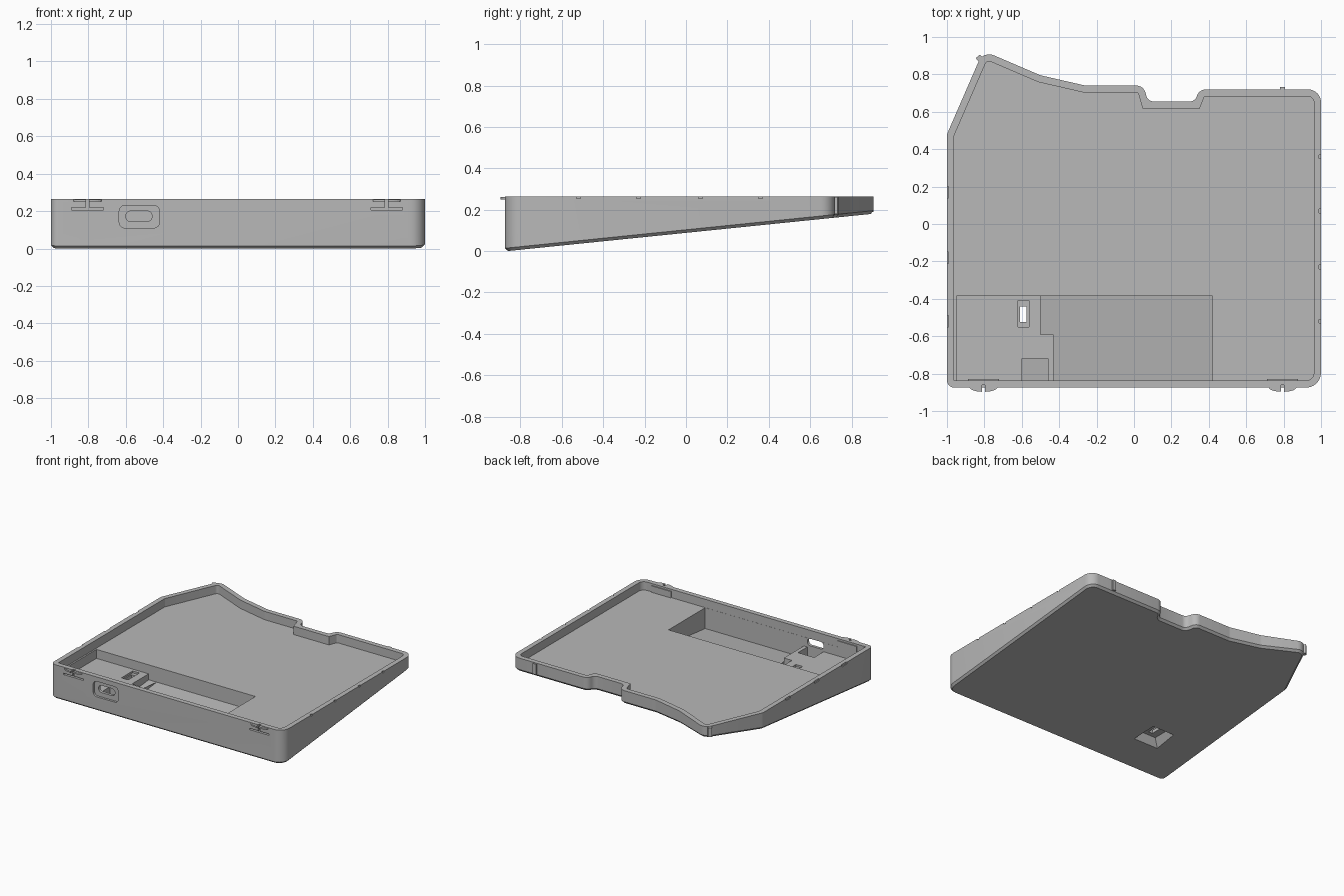
import bpy, bmesh, math
from mathutils import Vector

cube = bpy.data.objects.get("Cube")
if cube:
    bpy.data.objects.remove(cube, do_unlink=True)

grey = bpy.data.materials.new("plain grey")
grey.use_nodes = True
colour = (0.48, 0.48, 0.48, 1)
grey.diffuse_color = colour
grey.node_tree.nodes["Principled BSDF"].inputs["Base Color"].default_value = colour

TOP, FLOOR, SHELF = 0.265, 0.2, 0.13


def slope(y, lift=0.0):
    """Height of the tilted underside."""
    return 0.102 * (y + 0.865) + lift


def rounded(corners, inset=0.0, steps=6, sharp_inside=False):
    """Counter-clockwise (x, y, radius) corners, inset and rounded."""
    pts, n = [], len(corners)
    for i, (x, y, r) in enumerate(corners):
        p = Vector((x, y))
        a = (p - Vector(corners[i - 1][:2])).normalized()
        b = (Vector(corners[(i + 1) % n][:2]) - p).normalized()
        turn = a.x * b.y - a.y * b.x
        normal = Vector((-a.y - b.y, a.x + b.x))
        p = p + normal * (inset / (1 + a.dot(b)))
        r = r - inset if turn > 0 else r + inset
        if sharp_inside and turn < 0:
            r = 0
        r = max(r, 0.004)
        angle = math.atan2(turn, a.dot(b))
        cut = r * math.tan(abs(angle) / 2)
        start = p - a * cut
        side = Vector((-a.y, a.x)) * (1 if turn > 0 else -1)
        centre = start + side * r
        for k in range(steps + 1):
            t = angle * k / steps
            c, s = math.cos(t), math.sin(t)
            v = -side
            pts.append(centre + r * Vector((v.x * c - v.y * s, v.x * s + v.y * c)))
    return pts


def loft(name, rings):
    """Closed solid through rings of equal length."""
    bm = bmesh.new()
    loops = [[bm.verts.new(p) for p in ring] for ring in rings]
    n = len(loops[0])
    for low, high in zip(loops, loops[1:]):
        for i in range(n):
            j = (i + 1) % n
            bm.faces.new((low[i], low[j], high[j], high[i]))
    bm.faces.new(loops[0][::-1])
    bm.faces.new(loops[-1])
    bmesh.ops.recalc_face_normals(bm, faces=bm.faces[:])
    mesh = bpy.data.meshes.new(name)
    bm.to_mesh(mesh)
    bm.free()
    mesh.materials.append(grey)
    obj = bpy.data.objects.new(name, mesh)
    bpy.context.collection.objects.link(obj)
    return obj


def rect(x0, x1, y0, y1):
    return [(x0, y0), (x1, y0), (x1, y1), (x0, y1)]


def box(name, x0, x1, y0, y1, z0, z1):
    r = rect(x0, x1, y0, y1)
    return loft(name, [[(x, y, z) for x, y in r] for z in (z0, z1)])


def cut(body, cutter):
    mod = body.modifiers.new("cut", "BOOLEAN")
    mod.operation = "DIFFERENCE"
    mod.solver = "EXACT"
    mod.object = cutter
    bpy.context.view_layer.objects.active = body
    bpy.ops.object.modifier_apply(modifier=mod.name)
    bpy.data.objects.remove(cutter, do_unlink=True)


# Wedge body with a chamfered underside
outline = [(-1, -.875, .04), (1, -.875, .08), (1, .72, .07), (.35, .72, .05),
           (.325, .655, .04), (.075, .655, .04), (.05, .74, .05), (-.26, .74, .05),
           (-.5, .795, .1), (-.806, .926, .06), (-1, .48, .05)]
edge = rounded(outline)
tray = loft("case_tray", [
    [(p.x, p.y, slope(p.y)) for p in rounded(outline, .015)],
    [(p.x, p.y, slope(p.y, .015)) for p in edge],
    [(p.x, p.y, TOP) for p in edge]])

# Main recess inside the rim
inner = rounded(outline, .038, sharp_inside=True)
cut(tray, loft("recess", [[(p.x, p.y, z) for p in inner] for z in (FLOOR, .4)]))

# Deep front pocket, with a raised shelf at the right end
def pocket(x0, x1, y0, y1):
    r = rect(x0, x1, y0, y1)
    cut(tray, loft("pocket", [[(x, y, slope(y, .035)) for x, y in r],
                              [(x, y, .3) for x, y in r]]))


cut(tray, box("shelf_space", -.95, -.3, -.836, -.385, SHELF, .3))
pocket(-.43, .42, -.836, -.385)
pocket(-.5, -.42, -.59, -.385)
pocket(-.6, -.46, -.836, -.72)

# Port opening in the front wall
def port(x0, x1, z0, z1, radius, y0, y1):
    pts = rounded([(x, z, radius) for x, z in rect(x0, x1, z0, z1)])
    cut(tray, loft("port", [[(p.x, y, p.y) for p in pts] for y in (y0, y1)]))


port(-.635, -.42, .11, .23, .03, -.95, -.858)
port(-.6, -.46, .145, .2, .025, -.95, -.8)

# Button well: tapered below, slotted through the shelf
lower, upper = rect(-.73, -.47, -.6, -.38), rect(-.665, -.53, -.56, -.4)
cut(tray, loft("well", [[(x, y, -.01) for x, y in lower],
                        [(x, y, .09) for x, y in upper]]))
cut(tray, box("slot_step", -.62, -.562, -.55, -.41, SHELF - .015, .2))
cut(tray, box("slot", -.61, -.575, -.525, -.44, .05, .2))

# Front latch slits and small notches along the sides
for side in (-1, 1):
    x = side * .8 - .005
    cut(tray, box("latch_slit", x - .085, x + .085, -.95, -.855, .207, .218))
    cut(tray, box("latch_gap", x - .008, x + .008, -.95, -.86, .215, .3))
for y in (-.52, -.23, .07, .36):
    cut(tray, box("left_notch", .99, 1.05, y - .01, y + .01, .255, .3))
for y in (-.52, -.18, .17):
    cut(tray, box("right_notch", -1.05, -.993, y - .03, y + .03, .25, .3))

# Latch tabs with a block behind each
for side, word in ((-1, "right"), (1, "left")):
    x = side * .8 - .005
    for half in (-1, 1):
        arc = [(x + half * (.008 + .068 * math.cos(t)), -.87 - .027 * math.sin(t))
               for t in [math.pi / 2 * k / 6 for k in range(7)]]
        pts = arc + [(x + half * .008, -.86), (x + half * .076, -.86)]
        loft(word + "_latch_tab", [[(a, b, z) for a, b in pts] for z in (.25, .262)])
    box(word + "_latch_block", x - .083, x + .083, -.845, -.83, .2, .25)

# Small nubs on the back edge
box("back_left_nub", .78, .808, .71, .732, .18, .262)
nub = box("back_right_nub", -.015, .015, -.015, .015, .19, .262)
nub.location = (-.825, .885, 0)
nub.rotation_euler.z = math.radians(40)

# Smooth rounded corners, sharp edges elsewhere
bpy.ops.object.select_all(action="DESELECT")
tray.select_set(True)
bpy.context.view_layer.objects.active = tray
bpy.ops.object.shade_smooth_by_angle(angle=math.radians(25))
